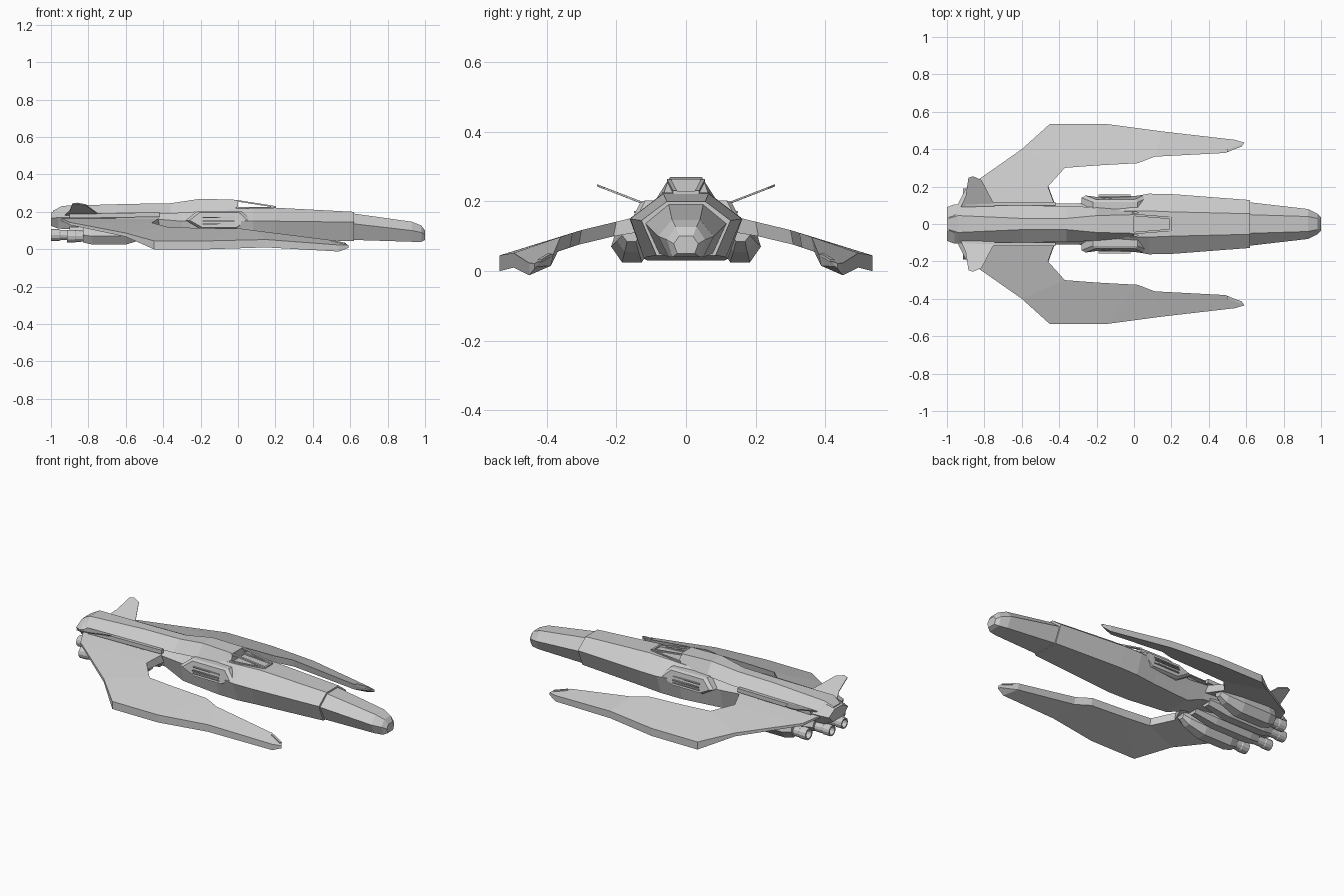
import bpy, bmesh, math
from mathutils import Vector

if "Cube" in bpy.data.objects:
    bpy.data.objects.remove(bpy.data.objects["Cube"])

grey = bpy.data.materials.new("hull grey")
grey.diffuse_color = (0.6, 0.6, 0.6, 1)
grey.use_nodes = True
grey.node_tree.nodes["Principled BSDF"].inputs["Base Color"].default_value = grey.diffuse_color


def finish(name, bm, mirror=False):
    bmesh.ops.recalc_face_normals(bm, faces=bm.faces[:])
    me = bpy.data.meshes.new(name)
    bm.to_mesh(me)
    bm.free()
    me.materials.append(grey)
    ob = bpy.data.objects.new(name, me)
    bpy.context.collection.objects.link(ob)
    if mirror:
        m = ob.modifiers.new("mirror", 'MIRROR')
        m.use_axis = (False, True, False)
    return ob


def loft(name, rings, mirror=False, closed=False):
    """Skin a list of equal-length rings; cap the ends unless closed into a loop."""
    bm = bmesh.new()
    vs = [[bm.verts.new(p) for p in r] for r in rings]
    n = len(rings[0])
    pairs = list(zip(vs, vs[1:])) + ([(vs[-1], vs[0])] if closed else [])
    for a, b in pairs:
        for i in range(n):
            j = (i + 1) % n
            bm.faces.new((a[i], a[j], b[j], b[i]))
    if not closed:
        bm.faces.new(vs[0])
        bm.faces.new(vs[-1])
    return finish(name, bm, mirror)


def hexring(x, wt, zt, wm, zm, wb, zb):
    return [(x, wt, zt), (x, wm, zm), (x, wb, zb), (x, -wb, zb), (x, -wm, zm), (x, -wt, zt)]


def bar(name, a, b, w, h, mirror=True):
    rings = []
    a, b = Vector(a), Vector(b)
    d = (b - a).normalized()
    side = d.cross(Vector((0, 0, 1))).normalized() * w / 2
    up = side.cross(d).normalized() * h / 2
    for p in (a, b):
        rings.append([p + side + up, p - side + up, p - side - up, p + side - up])
    return loft(name, rings, mirror)


# Main hull
loft("fuselage", [hexring(*s) for s in (
    (-1.0, .035, .195, .09, .165, .05, .125),
    (-.96, .05, .215, .105, .17, .07, .11),
    (-.6, .05, .215, .11, .165, .08, .10),
    (-.42, .05, .21, .11, .16, .08, .085),
    (-.30, .06, .21, .11, .15, .085, .035),
    (-.05, .07, .215, .14, .15, .11, .03),
    (.08, .07, .22, .162, .15, .12, .035),
    (.2, .065, .222, .16, .15, .115, .04),
    (.62, .055, .2, .128, .145, .085, .045))])

# Nose, slightly narrower than the hull
loft("nose", [hexring(*s) for s in (
    (.61, .05, .192, .117, .137, .077, .05),
    (.93, .04, .147, .08, .1, .05, .04),
    (.98, .03, .127, .055, .09, .04, .04),
    (1.0, .02, .1, .035, .078, .025, .05))])

# Raised dorsal spine ending behind the cockpit
loft("spine", [[(x, wt, zt), (x, wb, zb), (x, -wb, zb), (x, -wt, zt)] for x, wt, zt, wb, zb in (
    (-.99, .03, .205, .06, .18),
    (-.94, .045, .232, .095, .18),
    (-.6, .03, .242, .1, .185),
    (-.36, .03, .246, .095, .19),
    (-.2, .045, .27, .09, .2),
    (0, .05, .264, .07, .205))])

# Open cockpit frame
bar("canopy_rail", (-.01, .049, .26), (.2, .032, .227), .012, .008)
bar("canopy_sill", (-.01, .064, .222), (.2, .034, .222), .01, .008)
bar("canopy_front", (.197, -.036, .225), (.197, .036, .225), .012, .01, False)

# Cheek pods on the hull sides, facing out and up
outline = [(-.28, .155), (-.22, .203), (.02, .203), (.07, .155), (.0, .108), (-.2, .108)]
cx, cz = -.1, .155


def cheek(x, z, off):
    return (x, .155 - .5 * max(0, z - .15) - .35 * max(0, .15 - z) + off, z)


loft("cheek_pod", [[(x, .06, z) for x, z in outline],
                   [cheek(x, z, -.012) for x, z in outline],
                   [cheek(cx + (x - cx) * .88, cz + (z - cz) * .85, 0) for x, z in outline]], True)
for i, z in enumerate((.135, .152, .169)):
    bar("vent_slat_%d" % i, cheek(-.19, z, 0), cheek(-.02, z, 0), .008, .006)

# Swept, drooping wings with long forward prongs
stations = [((-.95, .09), (-.42, .09), .012, .05),
            ((-.90, .19), (-.46, .20), .014, .042),
            ((-.60, .40), (-.37, .30), .02, .042),
            ((-.45, .535), (-.2, .313), .045, .042),
            ((-.15, .535), (.02, .325), .045, .042),
            ((.15, .495), (.11, .36), .042, .042),
            ((.54, .45), (.49, .38), .035, .035),
            ((.59, .435), (.58, .42), .015, .015)]


def wing_z(x, y):
    z = .168 - .24 * (y - .09) if y < .3 else .1176 - .309 * (y - .3)
    return z - .055 * max(0, (x - .1) / .5)


rings = []
for (xo, yo), (xi, yi), to, ti in stations:
    zo, zi = wing_z(xo, yo), wing_z(xi, yi)
    rings.append([(xo, yo, zo), (xi, yi, zi), (xi, yi + .008, zi - ti), (xo, yo, zo - to)])
loft("wing", rings, True)
# Gun slot trim near each wing tip
bar("tip_trim", (.5, .392, wing_z(.5, .392) + .001), (.575, .42, wing_z(.575, .42) + .001), .012, .008)

# Narrow rails where wing meets hull
bar("root_rail", (-.9, .108, .178), (-.42, .108, .185), .02, .024)

# Canted tail fins
fin = [(-.93, .08, .178), (-.9, .15, .205), (-.885, .248, .243), (-.86, .255, .246),
       (-.815, .235, .238), (-.75, .11, .19), (-.74, .08, .178)]
loft("tail_fin", [[(x, y, z + d) for x, y, z in fin] for d in (-.003, .003)], True)

# Engine nacelles under the wing roots
def pod(name, yc, w, z0, z1, xs):
    rings = []
    for x, k, dz in xs:
        rings.append([(x, yc + w * u * k, z0 + dz * (1 - v) + (z1 - z0) * v) for u, v in
                      ((-.55, 0), (.45, 0), (1, .45), (.7, 1), (-.8, 1), (-1, .4))])
    return loft(name, rings, True)


pod("outer_nacelle", .158, .057, .025, .125,
    ((-.83, .75, .012), (-.78, 1, 0), (-.6, 1, 0), (-.5, .7, .03), (-.46, .45, .06)))
pod("inner_nacelle", .058, .048, .045, .12,
    ((-.9, .8, .008), (-.84, 1, 0), (-.6, 1, 0), (-.46, .7, .025)))


# Hollow exhaust nozzles
def nozzle(name, y, z, x0, x1, r, n=12):
    prof = [(x0, r), (x0, r * .75), (x0 + .05, r * .6), (x0 + .05, .001), (x1, .001),
            (x1, r * .85), (x0 + .05, r * .9), (x0 + .045, r)]
    rings = [[(x, y + q * math.cos(a), z + q * math.sin(a)) for x, q in prof]
             for a in (i * math.tau / n for i in range(n))]
    ob = loft(name, rings, True, True)
    for p in ob.data.polygons:
        p.use_smooth = False


nozzle("outer_nozzle", .155, .07, -.915, -.8, .034)
nozzle("inner_nozzle", .058, .076, -1.0, -.86, .031)
